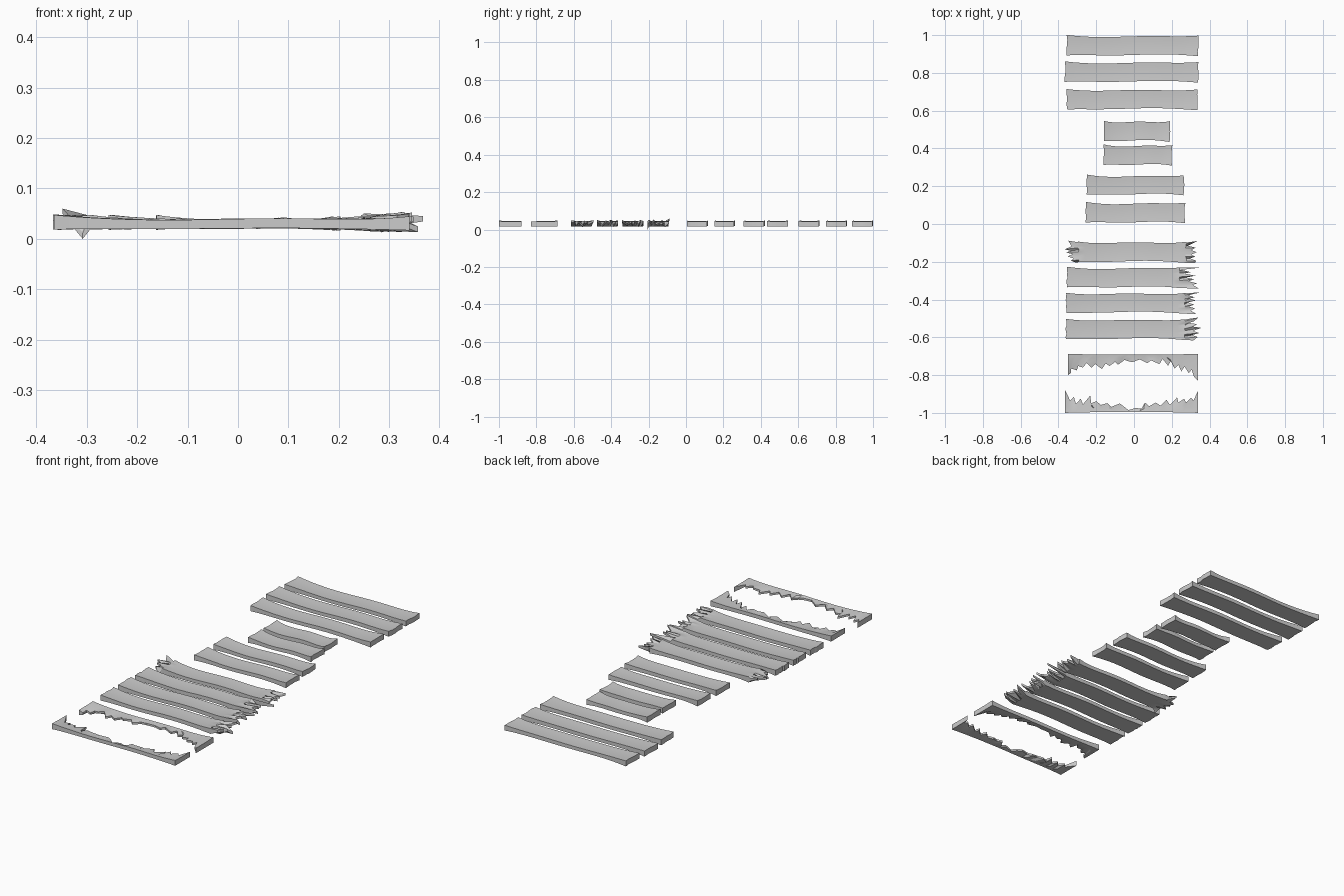
import bpy, math, random

if "Cube" in bpy.data.objects:
    bpy.data.objects.remove(bpy.data.objects["Cube"])

random.seed(4)
N = 16  # lengthwise segments per plank


def slab(name, grid):
    """Closed slab from a grid of (x, y, z_bottom, z_top) points."""
    nr, nc = len(grid), len(grid[0])
    verts = [(p[0], p[1], p[3]) for r in grid for p in r]
    verts += [(p[0], p[1], p[2]) for r in grid for p in r]
    off = nr * nc
    faces = []
    for j in range(nr - 1):
        for i in range(nc - 1):
            a, b = j * nc + i, j * nc + i + 1
            c, d = b + nc, a + nc
            faces += [(a, b, c, d), (d + off, c + off, b + off, a + off)]
    rim = [i for i in range(nc)] + [j * nc + nc - 1 for j in range(1, nr)]
    rim += [(nr - 1) * nc + i for i in range(nc - 2, -1, -1)]
    rim += [j * nc for j in range(nr - 2, 0, -1)]
    for a, b in zip(rim, rim[1:] + rim[:1]):
        faces.append((b, a, a + off, b + off))
    me = bpy.data.meshes.new(name)
    me.from_pydata(verts, [], faces)
    me.shade_smooth()
    me.set_sharp_from_angle(angle=math.radians(30))
    ob = bpy.data.objects.new(name, me)
    bpy.context.collection.objects.link(ob)
    return ob


def section(t, v, ph):
    """Worn thickness: thin in the middle, flared towards the ends."""
    flare = abs(t) ** 5
    wave = 0.0015 * math.sin(5 * t + ph)
    edge = 0.002 * abs(2 * v - 1) ** 2
    return 0.0205 - 0.003 * flare + wave * 0.5, 0.037 + 0.007 * flare + wave + edge


def edge_y(t, v, y0, y1, ph):
    """Wavy long edges that widen at the ends."""
    bow = 0.008 * (1 - t ** 4)
    lo = y0 + bow * 0.7 + 0.003 * math.sin(4 * t + ph)
    hi = y1 - bow + 0.003 * math.sin(4 * t + ph + 0.8)
    return lo + (hi - lo) * v


def tip_z(k):
    """Splinter tips alternate up and down."""
    mid = 0.03 + (0.018 if k % 3 else -0.012) * random.random()
    return mid - 0.005, mid + 0.006


def plank(name, x0, x1, y0, y1, left=None, right=None):
    """Plank; left / right are lists of splinter points (x, y), low y first."""
    nr = len(left or right or range(5))
    ph = random.uniform(-0.6, 0.6)
    grid = []
    for j in range(nr):
        v = j / (nr - 1)
        row = []
        for i in range(N + 1):
            t = 2 * i / N - 1
            x = x0 + (x1 - x0) * i / N
            if i in (0, N):
                x += random.uniform(-0.003, 0.003)
            row.append((x, edge_y(t, v, y0, y1, ph), *section(t, v, ph)))
        if left:
            row.insert(0, (*left[j], *tip_z(j)))
        if right:
            row.append((*right[j], *tip_z(j + 1)))
        grid.append(row)
    return slab(name, grid)


def split_plank(name, y_edge, jag):
    """Plank torn along its length, jag is the torn edge from left to right."""
    x0, x1 = jag[0][0], jag[-1][0]
    n = len(jag)
    rows = []
    for k, f in enumerate((0, 0.35, 1)):
        row = []
        for i, (xj, yj) in enumerate(jag):
            xe = x0 + (x1 - x0) * i / (n - 1)
            t = 2 * i / (n - 1) - 1
            y = y_edge + math.copysign(0.004 * (1 - t ** 4), yj - y_edge)
            x = xe + (xj - xe) * f
            lo, hi = section(t, 0 if k == 0 else 0.5, 0.3)
            if k == 2 and 0 < i < n - 1:
                m = random.uniform(0.023, 0.038)
                lo, hi = m - 0.005, m + 0.005
            row.append((x, y + (yj - y) * f, lo, hi))
        rows.append(row)
    if jag[0][1] < y_edge:
        rows.reverse()
    return slab(name, rows)


# whole planks, long ones at the back, then short and medium pairs
for k, (x0, x1, y0, y1) in enumerate([
        (-.355, .34, .89, 1.0), (-.365, .34, .75, .86), (-.355, .335, .605, .715)]):
    plank(f"long_plank_{k + 1}", x0, x1, y0, y1)
for k, (x0, x1, y0, y1) in enumerate([(-.16, .19, .437, .547), (-.16, .20, .31, .42)]):
    plank(f"short_plank_{k + 1}", x0, x1, y0, y1)
for k, (x0, x1, y0, y1) in enumerate([(-.25, .265, .153, .26), (-.255, .27, .005, .115)]):
    plank(f"medium_plank_{k + 1}", x0, x1, y0, y1)

# plank splintered at both ends
p = plank("splintered_plank_both_ends", -.295, .275, -.203, -.092,
          left=[(-.308, -.205), (-.335, -.193), (-.318, -.183), (-.352, -.172), (-.325, -.16),
                (-.36, -.15), (-.335, -.142), (-.367, -.134), (-.33, -.118), (-.348, -.088), (-.305, -.095)],
          right=[(.322, -.206), (.33, -.195), (.297, -.182), (.325, -.172), (.302, -.162),
                 (.332, -.15), (.305, -.138), (.327, -.125), (.285, -.115), (.336, -.09), (.28, -.098)])

# the lowest and highest splinter tips (both on the left end)
nc = N + 3
low, high = 0, 9 * nc
off = 11 * nc
p.data.vertices[low + off].co.z, p.data.vertices[low].co.z = 0.0, 0.012
p.data.vertices[high].co.z, p.data.vertices[high + off].co.z = 0.06, 0.05

# planks splintered at the right end
plank("splintered_plank_1", -.355, .24, -.338, -.228,
      right=[(.345, -.342), (.31, -.322), (.335, -.315), (.29, -.303), (.318, -.292),
             (.275, -.283), (.325, -.274), (.265, -.262), (.3, -.255), (.25, -.243), (.367, -.229), (.25, -.23)])
plank("splintered_plank_2", -.36, .27, -.472, -.363,
      right=[(.33, -.476), (.3, -.458), (.325, -.447), (.29, -.437), (.318, -.427),
             (.285, -.415), (.328, -.405), (.295, -.395), (.322, -.388), (.288, -.377), (.348, -.363), (.28, -.365)])
plank("splintered_plank_3", -.36, .27, -.612, -.502,
      right=[(.315, -.616), (.338, -.598), (.308, -.588), (.345, -.577), (.312, -.566),
             (.357, -.55), (.312, -.543), (.335, -.53), (.29, -.524), (.318, -.515), (.34, -.495), (.285, -.503)])

# planks torn lengthways
split_plank("torn_plank_back", -.687, [
    (-.35, -.80), (-.335, -.79), (-.332, -.765), (-.303, -.775), (-.295, -.752), (-.27, -.76),
    (-.25, -.735), (-.225, -.762), (-.205, -.742), (-.17, -.768), (-.15, -.738), (-.13, -.752),
    (-.10, -.73), (-.085, -.745), (-.05, -.72), (-.01, -.732), (.03, -.717), (.07, -.737),
    (.09, -.722), (.135, -.742), (.155, -.708), (.18, -.75), (.195, -.727), (.215, -.765),
    (.235, -.745), (.25, -.78), (.268, -.755), (.29, -.79), (.305, -.77), (.318, -.81), (.34, -.83)])
split_plank("torn_plank_front", -1.0, [
    (-.365, -.88), (-.338, -.935), (-.318, -.915), (-.308, -.952), (-.282, -.925), (-.27, -.955),
    (-.232, -.908), (-.23, -.95), (-.2, -.938), (-.175, -.958), (-.14, -.948), (-.12, -.968),
    (-.075, -.95), (-.055, -.965), (-.03, -.985), (.01, -.974), (.04, -.978), (.058, -.945),
    (.08, -.965), (.115, -.945), (.14, -.962), (.172, -.93), (.19, -.958), (.228, -.918),
    (.235, -.945), (.265, -.925), (.275, -.945), (.302, -.92), (.315, -.935), (.34, -.88)])
